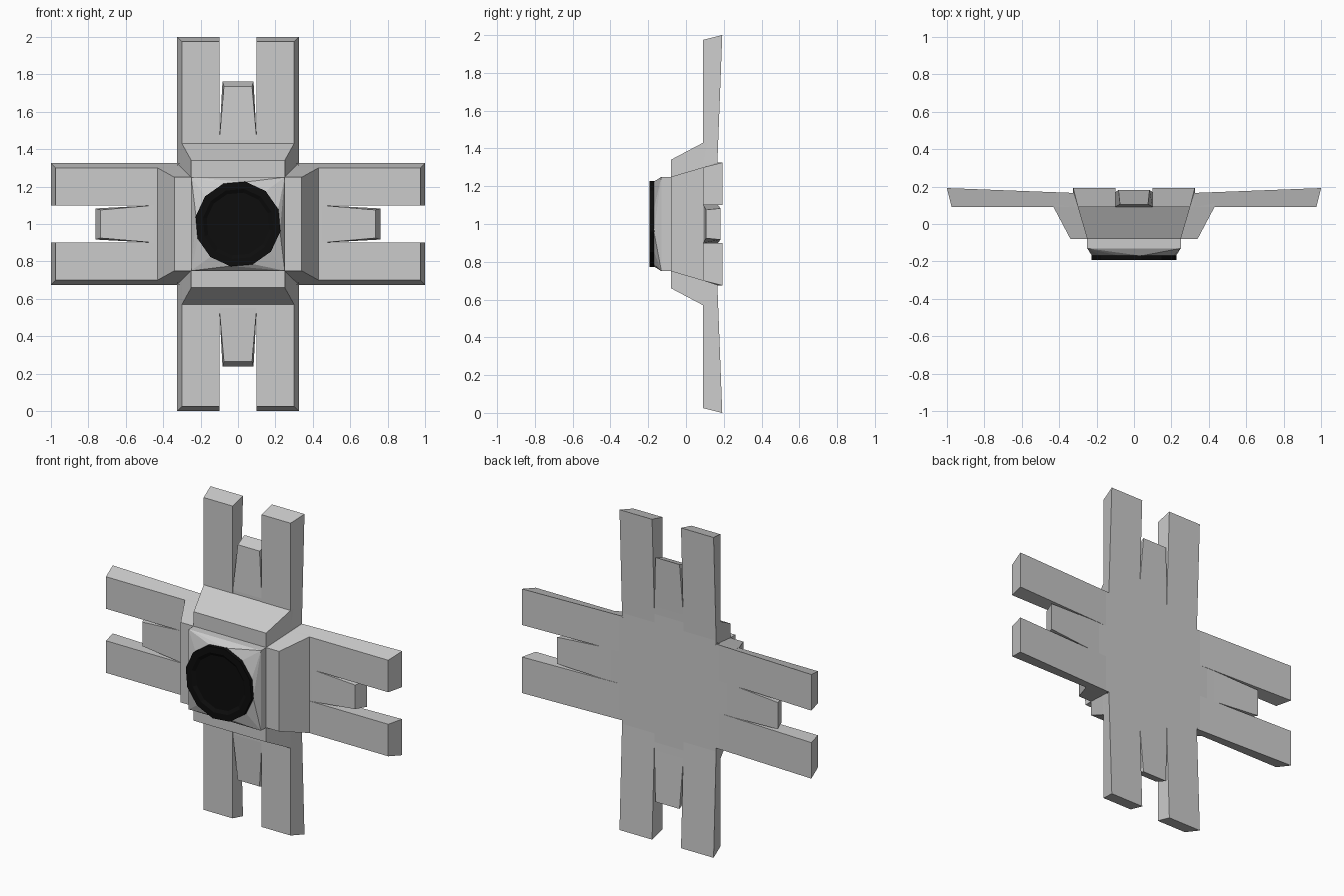
import bpy, bmesh
from math import radians, sin, cos
from mathutils import Matrix, Vector

if "Cube" in bpy.data.objects:
    bpy.data.objects.remove(bpy.data.objects["Cube"])

CENTRE = Vector((0, 0, 1))


def finish(name, bm):
    bmesh.ops.recalc_face_normals(bm, faces=bm.faces[:])
    me = bpy.data.meshes.new(name)
    bm.to_mesh(me)
    bm.free()
    ob = bpy.data.objects.new(name, me)
    bpy.context.collection.objects.link(ob)
    return ob


def loft(name, rings, turn=0):
    """Skin equal-length rings (points relative to the hub centre), cap both ends."""
    bm = bmesh.new()
    rot = Matrix.Rotation(radians(turn), 3, 'Y')
    vs = [[bm.verts.new(rot @ Vector(p) + CENTRE) for p in r] for r in rings]
    n = len(vs[0])
    for a, b in zip(vs, vs[1:]):
        for i in range(n):
            j = (i + 1) % n
            bm.faces.new((a[i], a[j], b[j], b[i]))
    bm.faces.new(vs[0])
    bm.faces.new(vs[-1])
    return finish(name, bm)


def cross(y, a, b):
    """Plus-shaped outline, half width a and reach b."""
    pts = []
    for k in range(4):
        rot = Matrix.Rotation(radians(90 * k), 3, 'Y')
        pts += [rot @ Vector(p) for p in ((-a, y, a), (-a, y, b), (a, y, b))]
    return pts


def disc(y, r):
    return [(r * cos(radians(20 + 30 * i)), y, r * sin(radians(20 + 30 * i)))
            for i in range(12)]


# sloped plus-shaped hub
loft("hub", [cross(0.167, 0.32, 0.43), cross(0.09, 0.30, 0.43), cross(-0.08, 0.25, 0.34)])

# central block whose front corners slope up to the round lens
bm = bmesh.new()
pts = [(x, y, z) for x in (-.25, .25) for y in (-.05, -.13) for z in (-.25, .25)]
for p in pts + disc(-0.17, 0.228):
    bm.verts.new(Vector(p) + CENTRE)
bmesh.ops.convex_hull(bm, input=bm.verts[:])
finish("lens_block", bm)

# dark twelve-sided lens with a shallow dish
lens = loft("lens", [disc(-0.16, 0.23), disc(-0.192, 0.23), disc(-0.192, 0.19), disc(-0.18, 0.17)])
black = bpy.data.materials.new("black")
black.diffuse_color = (0.004, 0.004, 0.004, 1)
black.use_nodes = True
black.node_tree.nodes["Principled BSDF"].inputs["Base Color"].default_value = black.diffuse_color
lens.data.materials.append(black)

# four arms, each with two outer prongs and a shorter tongue
for k in range(4):
    for s in (-1, 1):
        def section(yb, zf, zb):
            return [(s * .10, .09, zf), (s * .30, .09, zf), (s * .325, yb, zb), (s * .10, yb, zb)]
        loft("prong", [section(.166, .32, .32), section(.192, .975, 1.0)], 90 * k)

    def tongue(w0, w1, yf, yb, zf, zb):
        return [(-w0, yf, zf), (w0, yf, zf), (w1, yb, zb), (-w1, yb, zb)]
    loft("tongue", [tongue(.10, .10, .092, .167, .40, .40),
                    tongue(.10, .10, .092, .169, .45, .45),
                    tongue(.075, .083, .105, .183, .735, .763)], 90 * k)
